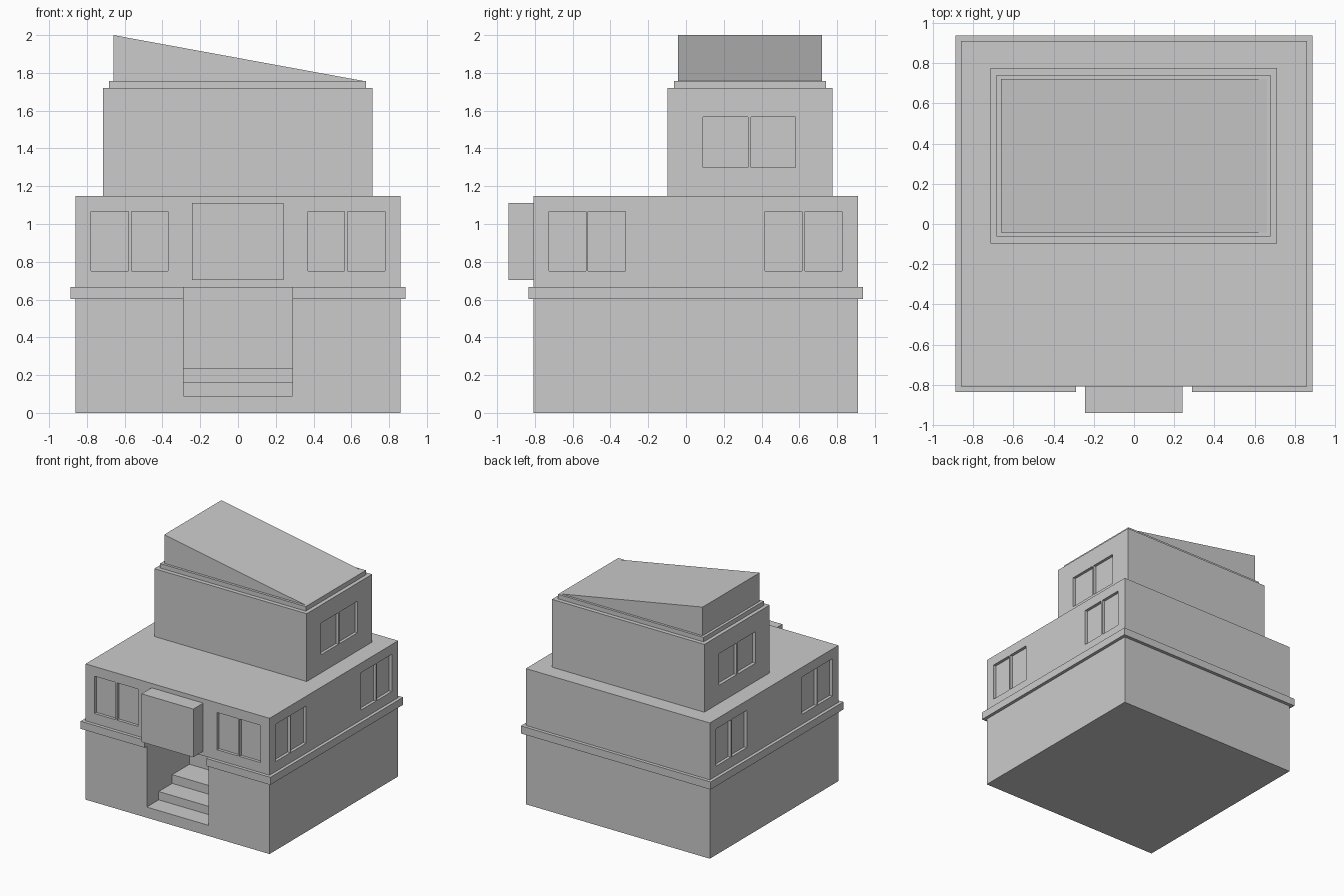
import bpy, bmesh
from mathutils import Vector

if "Cube" in bpy.data.objects:
    bpy.data.objects.remove(bpy.data.objects["Cube"])

DEPTH = 0.025  # window recess


def add_prism(bm, points, offset):
    """Planar outline swept along an offset vector."""
    face = bm.faces.new([bm.verts.new(p) for p in points])
    res = bmesh.ops.extrude_face_region(bm, geom=[face], use_keep_orig=True)
    verts = [g for g in res["geom"] if isinstance(g, bmesh.types.BMVert)]
    bmesh.ops.translate(bm, verts=verts, vec=Vector(offset))


def add_box(bm, x, y, z):
    add_prism(bm, [(x[0], y[0], z[0]), (x[1], y[0], z[0]),
                   (x[1], y[1], z[0]), (x[0], y[1], z[0])], (0, 0, z[1] - z[0]))


def finish(name, bm):
    bmesh.ops.recalc_face_normals(bm, faces=bm.faces)
    me = bpy.data.meshes.new(name)
    bm.to_mesh(me)
    bm.free()
    ob = bpy.data.objects.new(name, me)
    bpy.context.collection.objects.link(ob)
    return ob


def box(name, x, y, z):
    bm = bmesh.new()
    add_box(bm, x, y, z)
    return finish(name, bm)


def prism(name, points, offset):
    bm = bmesh.new()
    add_prism(bm, points, offset)
    return finish(name, bm)


def cut(target, cutter):
    mod = target.modifiers.new("cut", "BOOLEAN")
    mod.operation = "DIFFERENCE"
    mod.solver = "EXACT"
    mod.object = cutter
    cutter.hide_render = True
    cutter.hide_set(True)


# Main block and upper storey
body = box("main_block", (-0.86, 0.86), (-0.807, 0.91), (0, 1.147))
upper = box("upper_storey", (-0.714, 0.711), (-0.098, 0.775), (1.147, 1.72))

# Window recesses in the main block: front pairs and side pairs, mirrored in x
bm = bmesh.new()
for s in (-1, 1):
    for a, b in ((0.37, 0.565), (0.58, 0.777)):
        add_box(bm, sorted((s * a, s * b)), (-0.9, -0.807 + DEPTH), (0.75, 1.065))
    for a, b in ((-0.725, -0.53), (-0.518, -0.32), (0.417, 0.615), (0.63, 0.825)):
        add_box(bm, sorted((s * (0.86 - DEPTH), s * 0.95)), (a, b), (0.75, 1.065))
cut(body, finish("main_window_cutter", bm))

# Window recesses in the upper storey
bm = bmesh.new()
for s in (-1, 1):
    for a, b in ((0.09, 0.328), (0.343, 0.58)):
        add_box(bm, sorted((s * (0.712 - DEPTH), s * 0.8)), (a, b), (1.30, 1.567))
cut(upper, finish("upper_window_cutter", bm))

# Entrance opening with steps rising inside it
y0 = -0.807
profile = [(-0.9, 0.09), (y0 + 0.16, 0.09), (y0 + 0.16, 0.16), (y0 + 0.34, 0.16),
           (y0 + 0.34, 0.234), (y0 + 0.57, 0.234), (y0 + 0.57, 0.665), (-0.9, 0.665)]
cut(body, prism("entrance_cutter", [(-0.288, y, z) for y, z in profile], (0.576, 0, 0)))

# Ledge band wrapping the building, open at the entrance
half = [(0.288, -0.835), (0.887, -0.835), (0.887, 0.938)]
inner = [(0.86, 0.91), (0.86, -0.807), (0.288, -0.807)]
outline = (half + [(-x, y) for x, y in reversed(half)]
           + [(-x, y) for x, y in reversed(inner)] + inner)
prism("ledge_band", [(x, y, 0.602) for x, y in outline], (0, 0, 0.064))

# Box over the entrance
box("entrance_box", (-0.243, 0.24), (-0.94, -0.8), (0.703, 1.11))

# Roof cap and sloping roof
box("roof_cap", (-0.683, 0.678), (-0.063, 0.74), (1.72, 1.758))
prism("sloped_roof", [(-0.66, -0.042, 1.758), (0.66, -0.042, 1.758), (-0.66, -0.042, 2.0)],
      (0, 0.762, 0))
